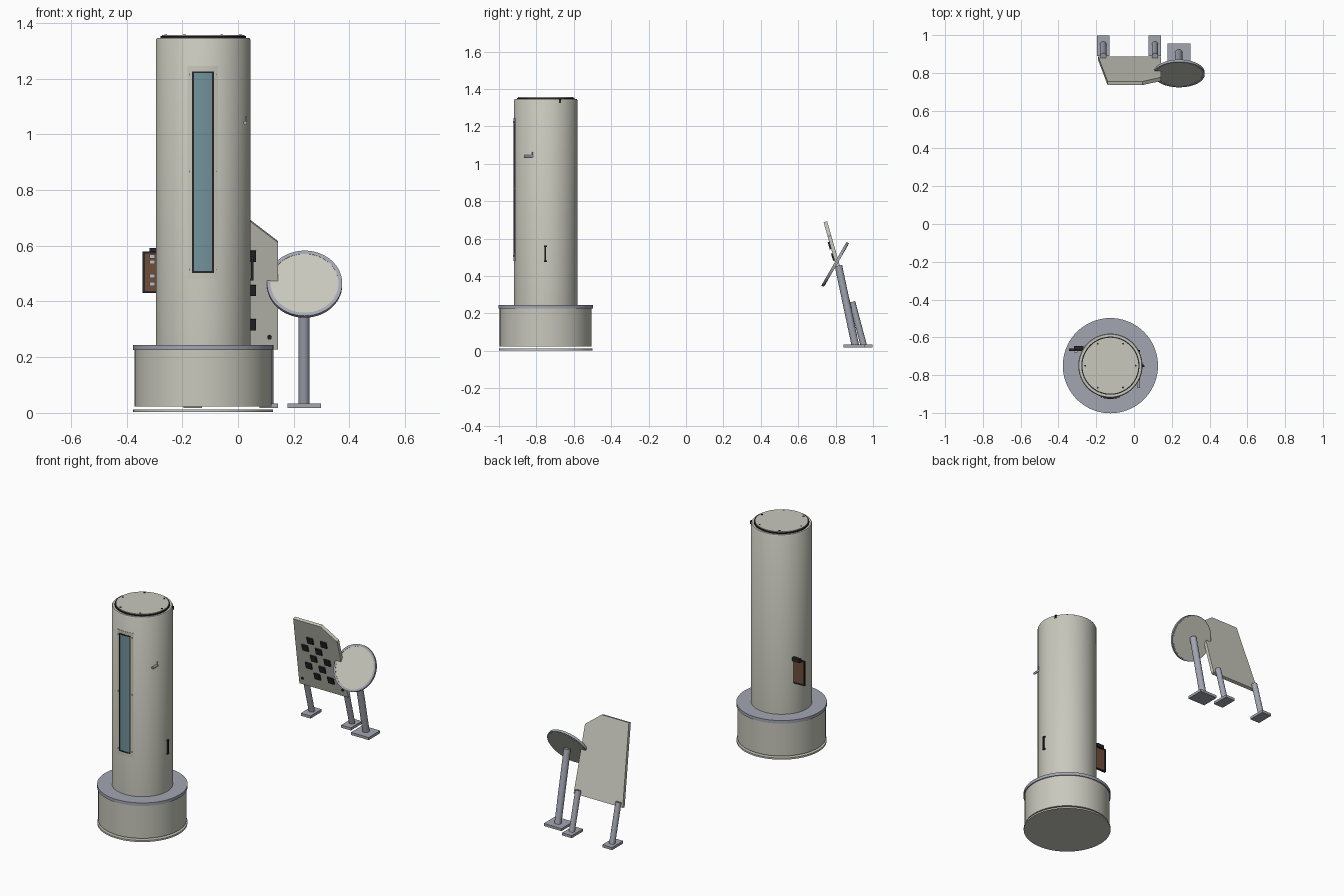
import bpy, bmesh, math
from mathutils import Matrix, Vector

if "Cube" in bpy.data.objects:
    bpy.data.objects.remove(bpy.data.objects["Cube"], do_unlink=True)


def material(name, r, g, b):
    m = bpy.data.materials.new(name)
    m.use_nodes = True
    m.diffuse_color = (r, g, b, 1)
    m.node_tree.nodes["Principled BSDF"].inputs["Base Color"].default_value = (r, g, b, 1)
    return m


CREAM = material("cream paint", .58, .58, .51)
STEEL = material("blue grey steel", .36, .38, .44)
DARK = material("near black", .02, .02, .023)
GLASS = material("teal glass", .17, .29, .33)
BROWN = material("brown board", .16, .075, .04)
SILVER = material("pale silver", .5, .52, .56)


def finish(name, bm, mat, matrix=None, smooth=True):
    bmesh.ops.recalc_face_normals(bm, faces=bm.faces)
    me = bpy.data.meshes.new(name)
    bm.to_mesh(me)
    bm.free()
    me.materials.append(mat)
    if matrix:
        me.transform(matrix)
    ob = bpy.data.objects.new(name, me)
    bpy.context.collection.objects.link(ob)
    if smooth:
        bpy.ops.object.select_all(action='DESELECT')
        ob.select_set(True)
        bpy.context.view_layer.objects.active = ob
        bpy.ops.object.shade_smooth_by_angle(angle=math.radians(35))
    return ob


def box(name, mat, lo, hi, matrix=None):
    bm = bmesh.new()
    bmesh.ops.create_cube(bm, size=1)
    lo, hi = Vector(lo), Vector(hi)
    bmesh.ops.scale(bm, vec=hi - lo, verts=bm.verts)
    bmesh.ops.translate(bm, vec=(lo + hi) / 2, verts=bm.verts)
    return finish(name, bm, mat, matrix, False)


def rod(name, mat, a, b, r, matrix=None, n=24):
    a, b = Vector(a), Vector(b)
    bm = bmesh.new()
    bmesh.ops.create_cone(bm, cap_ends=True, segments=n, radius1=r, radius2=r, depth=(b - a).length)
    turn = (b - a).to_track_quat('Z', 'Y').to_matrix().to_4x4()
    bm.transform(Matrix.Translation((a + b) / 2) @ turn)
    return finish(name, bm, mat, matrix)


def lathe(name, mat, profile, matrix, n=72):
    bm = bmesh.new()
    vs = [bm.verts.new((r, 0, z)) for r, z in profile]
    edges = [bm.edges.new(p) for p in zip(vs, vs[1:])]
    bmesh.ops.spin(bm, geom=vs + edges, cent=(0, 0, 0), axis=(0, 0, 1),
                   angle=math.tau, steps=n, use_merge=True)
    bmesh.ops.remove_doubles(bm, verts=bm.verts, dist=1e-5)
    return finish(name, bm, mat, matrix)


def curved_plate(name, mat, x0, x1, z0, z1, r0, r1):
    """Plate wrapped round the front of the tower, between two radii."""
    bm = bmesh.new()
    rows, n = [], 10
    for i in range(n + 1):
        a = math.asin((x0 + (x1 - x0) * i / n) / BODY_R)
        rows.append([bm.verts.new((r * math.sin(a), -r * math.cos(a), z))
                     for r, z in ((r0, z0), (r1, z0), (r1, z1), (r0, z1))])
    for p, q in zip(rows, rows[1:]):
        for k in range(4):
            bm.faces.new((p[k], p[(k + 1) % 4], q[(k + 1) % 4], q[k]))
    bm.faces.new(rows[0])
    bm.faces.new(rows[-1])
    return finish(name, bm, mat, TOWER)


# Tower and its round base
BODY_R = .17
TOWER = Matrix.Translation((-.125, -.75, 0))
lathe("base_plate", CREAM, [(0, .003), (.251, .003), (.251, .013), (0, .013)], TOWER)
lathe("base_drum", CREAM, [(0, .023), (.246, .023), (.246, .225), (0, .225)], TOWER)
lathe("base_flange", STEEL, [(0, .225), (.252, .225), (.252, .244), (0, .244)], TOWER)
lathe("tower_body", CREAM, [(0, .24), (BODY_R, .24), (BODY_R, 1.338), (.166, 1.345), (0, 1.345)], TOWER)
lathe("cap_seal", DARK, [(0, 1.34), (.154, 1.34), (.154, 1.352), (0, 1.352)], TOWER)
lathe("cap", CREAM, [(0, 1.35), (.148, 1.35), (.148, 1.356), (0, 1.356)], TOWER)
for i in range(6):
    a = i * math.pi / 3
    p = Vector((.134 * math.cos(a), .134 * math.sin(a), 1.355))
    rod("cap_bolt", DARK, p, p + Vector((0, 0, .003)), .005, TOWER, 10)

# Tall window: mounting plate, dark frame, glass and screws
curved_plate("window_plate", CREAM, -.055, .053, .48, 1.245, .168, .172)
W0, W1, Z0, Z1, T = -.038, .037, .503, 1.226, .006
curved_plate("window_glass", GLASS, W0 + T, W1 - T, Z0 + T, Z1 - T, .17, .1735)
for x0, x1, z0, z1 in ((W0, W0 + T, Z0, Z1), (W1 - T, W1, Z0, Z1),
                       (W0, W1, Z0, Z0 + T), (W0, W1, Z1 - T, Z1)):
    curved_plate("window_frame", DARK, x0, x1, z0, z1, .17, .176)
for x in (-.047, .045):
    for z in (.515, .866, 1.215):
        rod("window_screw", SILVER, (x, -.16, z), (x, -.17, z), .004, TOWER, 10)

# Small fittings on the tower's side
rod("hook_arm", STEEL, (.026, -.815, 1.041), (.026, -.867, 1.041), .007, n=16)
rod("hook_tip", STEEL, (.028, -.822, 1.041), (.028, -.822, 1.064), .004, n=12)
box("grip_bar", DARK, (.047, -.756, .475), (.055, -.749, .56))
for z in (.475, .555):
    box("grip_end", DARK, (.04, -.758, z), (.054, -.744, z + .007))
box("top_catch", DARK, (.02, -.678, 1.325), (.031, -.667, 1.345))

# Side board with clips
box("board", BROWN, (-.335, -.670, .432), (-.265, -.661, .578))
box("board_edge", DARK, (-.343, -.672, .43), (-.334, -.659, .58))
for z in (.43, .573):
    box("board_edge", DARK, (-.343, -.672, z), (-.265, -.659, z + .007))
for z in (.455, .485, .535, .555):
    box("board_clip", SILVER, (-.318, -.679, z), (-.298, -.669, z + .014))
box("board_bracket", DARK, (-.318, -.665, .57), (-.268, -.647, .592))

# Leaning panel with a clipped corner and a round hole
LEAN = Matrix.Translation((0, .877, .23)) @ Matrix.Rotation(math.radians(16), 4, 'X')
H = .478
outline = [(-.19, 0), (.143, 0), (.143, .4), (.045, H), (-.14, H)]
bm = bmesh.new()
face = bm.faces.new([bm.verts.new((x, -.01, z)) for x, z in outline])
side = bmesh.ops.extrude_face_region(bm, geom=[face])["geom"]
bmesh.ops.translate(bm, vec=(0, .02, 0), verts=[v for v in side if isinstance(v, bmesh.types.BMVert)])
panel = finish("panel", bm, CREAM, LEAN, False)
cutter = rod("hole_cutter", CREAM, (-.024, -.1, .24), (-.024, .1, .24), .042, LEAN, 40)
cutter.hide_render = True
cut = panel.modifiers.new("hole", 'BOOLEAN')
cut.operation, cut.object, cut.solver = 'DIFFERENCE', cutter, 'EXACT'
bpy.context.view_layer.objects.active = panel
bpy.ops.object.modifier_apply(modifier=cut.name)
bpy.data.objects.remove(cutter, do_unlink=True)

# Staggered dark tiles on the panel's front
for col in range(4):
    for row in range(5):
        if (col + row) % 2:
            x, z = -.093 + col * .046, .094 + row * .064
            box("panel_tile", DARK, (x - .02, -.018, z - .02), (x + .02, -.009, z + .02), LEAN)
for x in (-.16, .113):
    rod("panel_bolt", DARK, (x, -.014, .046), (x, .0, .046), .008, LEAN, 12)

# Panel legs and feet
for x in (-.163, .111):
    rod("panel_leg", STEEL, (x, .888, .262), (x, .95, .03), .017)
    box("panel_foot", STEEL, (x - .033, .89, .017), (x + .033, .998, .033))

# Tilted disc on its own post
TILT = Matrix.Translation((.239, .797, .462)) @ Matrix.Rotation(math.radians(60), 4, 'X')
lathe("disc_rim", STEEL, [(0, -.007), (.135, -.007), (.135, .007), (.122, .007), (.122, .003), (0, .003)], TILT)
lathe("disc_face", CREAM, [(0, .002), (.122, .002), (.122, .006), (0, .006)], TILT)
lathe("disc_back", CREAM, [(0, -.009), (.128, -.009), (.128, -.006), (0, -.006)], TILT)
rod("disc_post", STEEL, (.237, .815, .455), (.237, .905, .03), .02)
box("disc_foot", STEEL, (.178, .843, .017), (.298, .955, .033))
